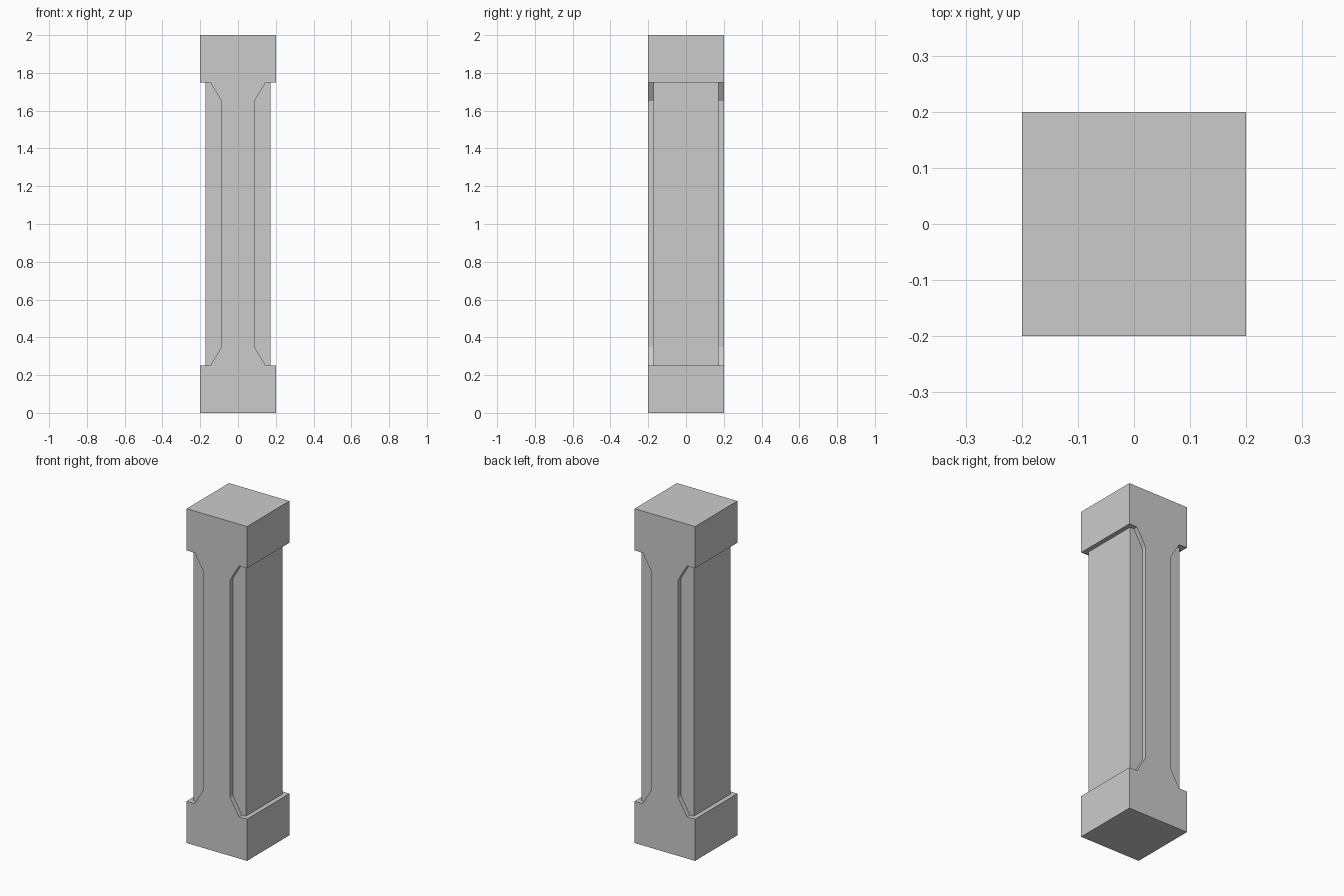
import bpy, bmesh

if "Cube" in bpy.data.objects:
    bpy.data.objects.remove(bpy.data.objects["Cube"])

H, W, D = 2.0, 0.2, 0.2      # height, half width, half depth
CORE = 0.173                 # half width of the square shaft


def make_object(name, bm):
    bmesh.ops.recalc_face_normals(bm, faces=bm.faces)
    mesh = bpy.data.meshes.new(name)
    bm.to_mesh(mesh)
    bm.free()
    obj = bpy.data.objects.new(name, mesh)
    bpy.context.collection.objects.link(obj)
    return obj


# Blocks and raised front/back ribs: one I-shaped profile through the depth
quarter = [(W, 0), (W, 0.25), (0.147, 0.25), (0.087, 0.35)]
right = quarter + [(x, H - z) for x, z in reversed(quarter)]
outline = right + [(-x, z) for x, z in reversed(right)]
bm = bmesh.new()
face = bm.faces.new([bm.verts.new((x, -D, z)) for x, z in outline])
ext = bmesh.ops.extrude_face_region(bm, geom=[face], use_keep_orig=True)
bmesh.ops.translate(bm, vec=(0, 2 * D, 0),
                    verts=[v for v in ext["geom"] if isinstance(v, bmesh.types.BMVert)])
pillar = make_object("pillar", bm)

# Square shaft between the blocks, ends buried inside them
bm = bmesh.new()
bmesh.ops.create_cube(bm, size=1)
bmesh.ops.scale(bm, vec=(2 * CORE, 2 * CORE, 1.6), verts=bm.verts)
bmesh.ops.translate(bm, vec=(0, 0, H / 2), verts=bm.verts)
shaft = make_object("shaft", bm)
shaft.hide_render = True

# Merge the shaft into the pillar
mod = pillar.modifiers.new("join_shaft", "BOOLEAN")
mod.operation = "UNION"
mod.solver = "EXACT"
mod.object = shaft
bpy.context.view_layer.objects.active = pillar
bpy.ops.object.modifier_apply(modifier=mod.name)
bpy.data.objects.remove(shaft)
